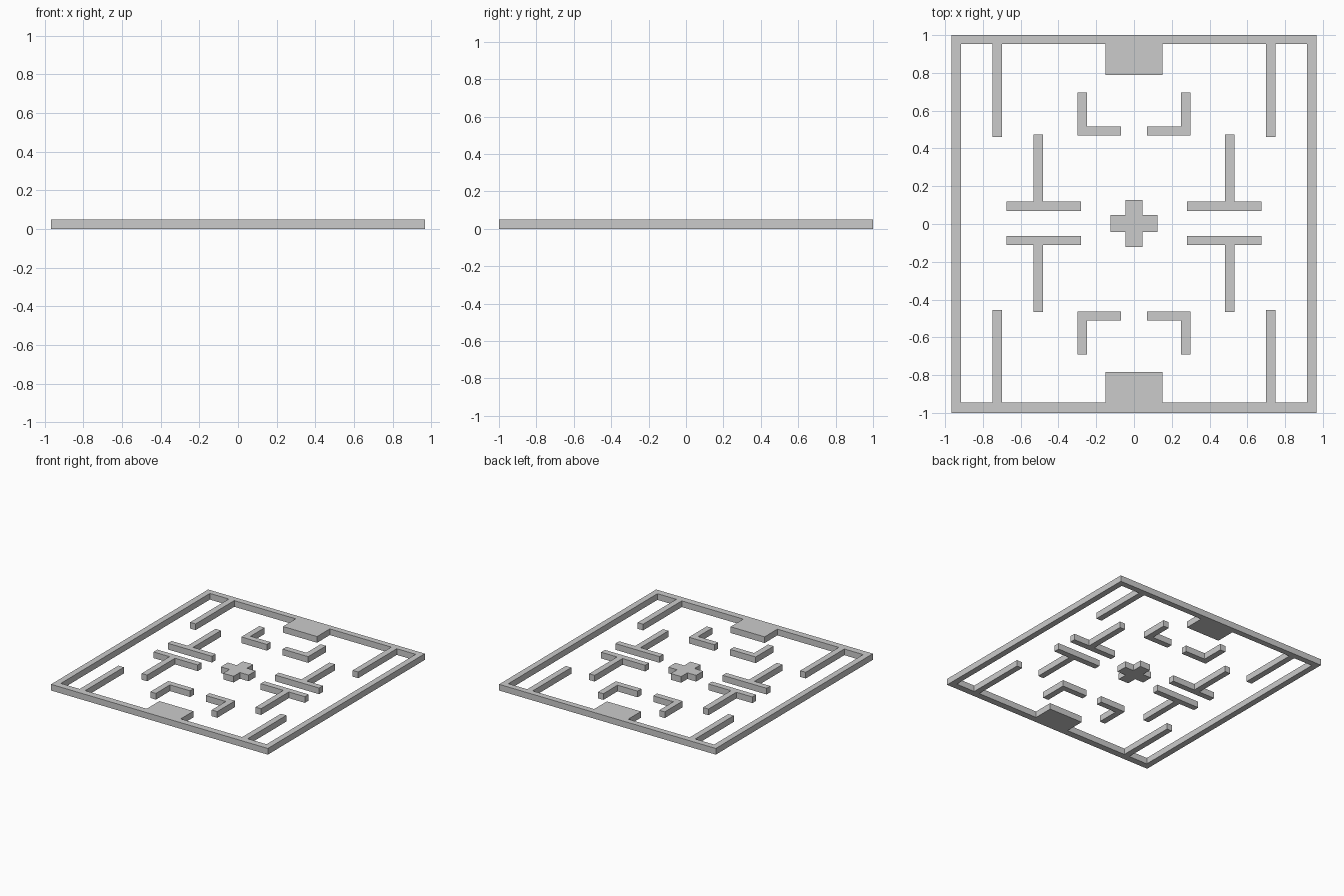
import bpy, bmesh

if "Cube" in bpy.data.objects:
    bpy.data.objects.remove(bpy.data.objects["Cube"])

HEIGHT = 0.05
SHIFT = 0.003  # the inner layout sits slightly towards the back
QUADRANTS = {"back_right": (1, 1), "back_left": (-1, 1),
             "front_left": (-1, -1), "front_right": (1, -1)}


def slab(name, *outlines):
    """Extrude closed outlines (later ones are holes) up from z = 0."""
    bm = bmesh.new()
    for pts in outlines:
        vs = [bm.verts.new((x, y, 0)) for x, y in pts]
        for a, b in zip(vs, vs[1:] + vs[:1]):
            bm.edges.new((a, b))
    bmesh.ops.triangle_fill(bm, use_beauty=True, edges=bm.edges[:])
    ext = bmesh.ops.extrude_face_region(bm, geom=bm.faces[:], use_keep_orig=True)
    top = [g for g in ext["geom"] if isinstance(g, bmesh.types.BMVert)]
    bmesh.ops.translate(bm, verts=top, vec=(0, 0, HEIGHT))
    bmesh.ops.recalc_face_normals(bm, faces=bm.faces[:])
    mesh = bpy.data.meshes.new(name)
    bm.to_mesh(mesh)
    bm.free()
    obj = bpy.data.objects.new(name, mesh)
    bpy.context.collection.objects.link(obj)
    return obj


def place(pts, sx, sy):
    return [(x * sx, y * sy + SHIFT) for x, y in pts]


def four_way(pts):
    """Closed outline made from one quadrant's path mirrored into all four."""
    out = []
    for sx, sy in ((1, 1), (1, -1), (-1, -1), (-1, 1)):
        q = place(pts, sx, sy)
        out += q if sx * sy > 0 else q[::-1]
    return out


# outer wall with its end blocks and straight stubs in one piece
outer = [(-0.966, -1), (0.966, -1), (0.966, 1), (-0.966, 1)]
inner = four_way([(0.152, 0.787), (0.152, 0.949), (0.70, 0.949), (0.70, 0.457),
                  (0.749, 0.457), (0.749, 0.949), (0.917, 0.949)])
slab("outer_wall", outer, inner)

# central cross
slab("centre_cross", four_way([(0.046, 0.125), (0.046, 0.045), (0.124, 0.045)]))

# corner walls and T walls, one per quadrant
corner = [(0.07, 0.465), (0.298, 0.465), (0.298, 0.693), (0.249, 0.693),
          (0.249, 0.513), (0.07, 0.513)]
tee = [(0.281, 0.067), (0.674, 0.067), (0.674, 0.115), (0.532, 0.115),
       (0.532, 0.47), (0.483, 0.47), (0.483, 0.115), (0.281, 0.115)]
for label, (sx, sy) in QUADRANTS.items():
    slab("corner_wall_" + label, place(corner, sx, sy))
    slab("tee_wall_" + label, place(tee, sx, sy))
